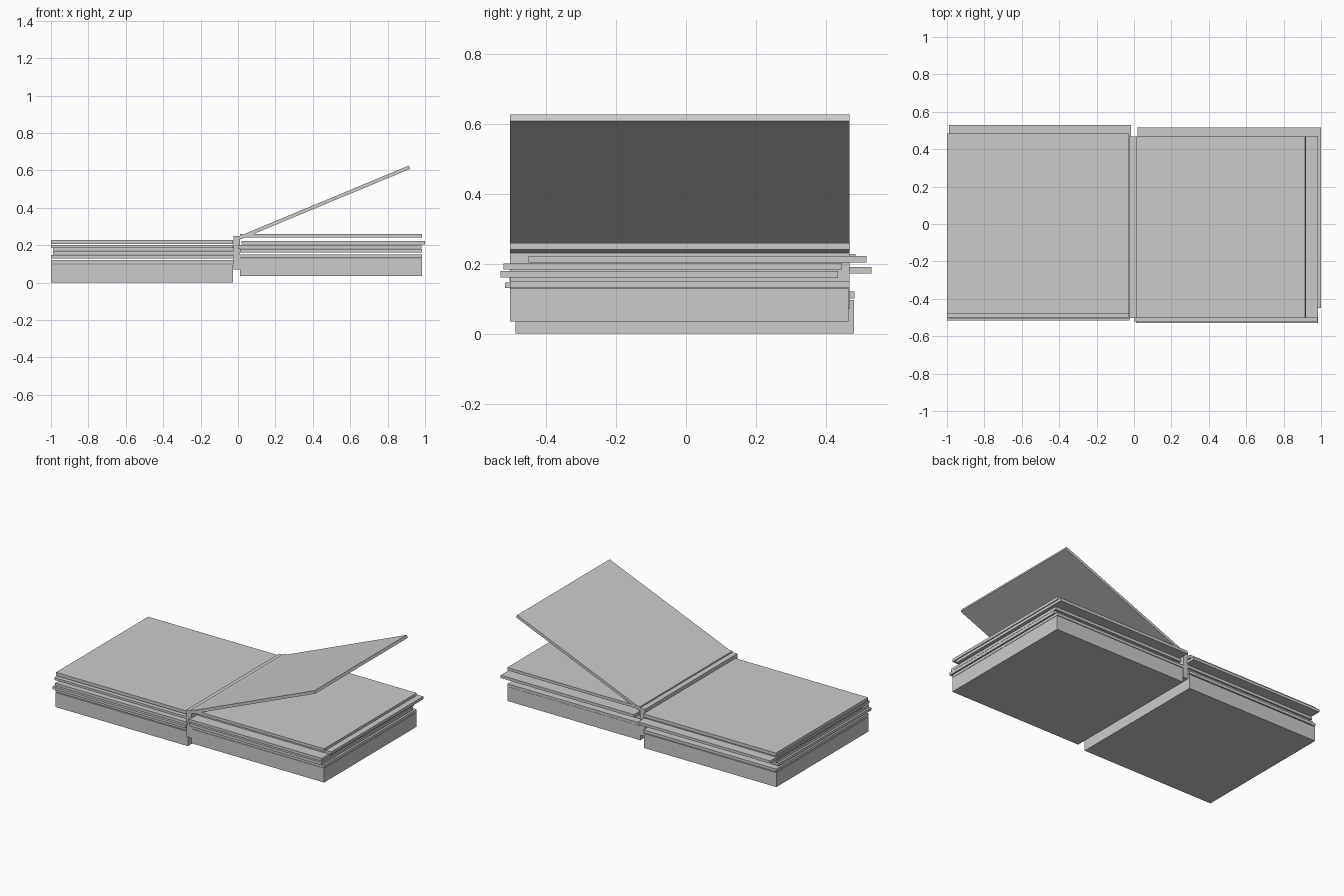
import bpy
from math import atan2, hypot


def box(name, x0, x1, y0, y1, z0, z1):
    bpy.ops.mesh.primitive_cube_add(size=1, location=((x0 + x1) / 2, (y0 + y1) / 2, (z0 + z1) / 2))
    ob = bpy.context.object
    ob.name = name
    ob.scale = (x1 - x0, y1 - y0, z1 - z0)
    return ob


# Thick page blocks and spine of the open book
box("left_page_block", -1.0, -0.027, -0.487, 0.48, 0.0, 0.096)
box("right_page_block", 0.01, 0.985, -0.503, 0.465, 0.035, 0.13)
box("spine", -0.025, 0.01, -0.503, 0.467, 0.07, 0.25)

# Loose, slightly shifted leaves: x0, x1, y0, y1, z0, z1
left_leaves = [
    (-1.0, -0.025, -0.487, 0.482, 0.101, 0.12),
    (-1.0, -0.025, -0.517, 0.455, 0.13, 0.147),
    (-0.99, -0.02, -0.505, 0.463, 0.15, 0.168),
    (-0.99, -0.017, -0.44, 0.53, 0.172, 0.19),
    (-1.0, -0.027, -0.5, 0.465, 0.185, 0.2),
    (-1.0, -0.027, -0.482, 0.485, 0.206, 0.228),
]
right_leaves = [
    (0.01, 0.985, -0.503, 0.467, 0.132, 0.15),
    (0.01, 0.983, -0.53, 0.434, 0.16, 0.179),
    (0.0, 0.98, -0.522, 0.446, 0.183, 0.201),
    (0.02, 1.0, -0.45, 0.516, 0.203, 0.222),
    (0.01, 0.985, -0.503, 0.468, 0.24, 0.259),
]
for side, leaves in (("left", left_leaves), ("right", right_leaves)):
    for i, dims in enumerate(leaves):
        box(f"{side}_leaf_{i + 1}", *dims)

# Leaf being turned, hinged at the spine
xa, za, xb, zb = 0.01, 0.24, 0.917, 0.617
length = hypot(xb - xa, zb - za)
page = box("turning_leaf", -length / 2, length / 2, -0.503, 0.467, -0.0095, 0.0095)
page.location.x, page.location.z = (xa + xb) / 2, (za + zb) / 2
page.rotation_euler.y = -atan2(zb - za, xb - xa)
